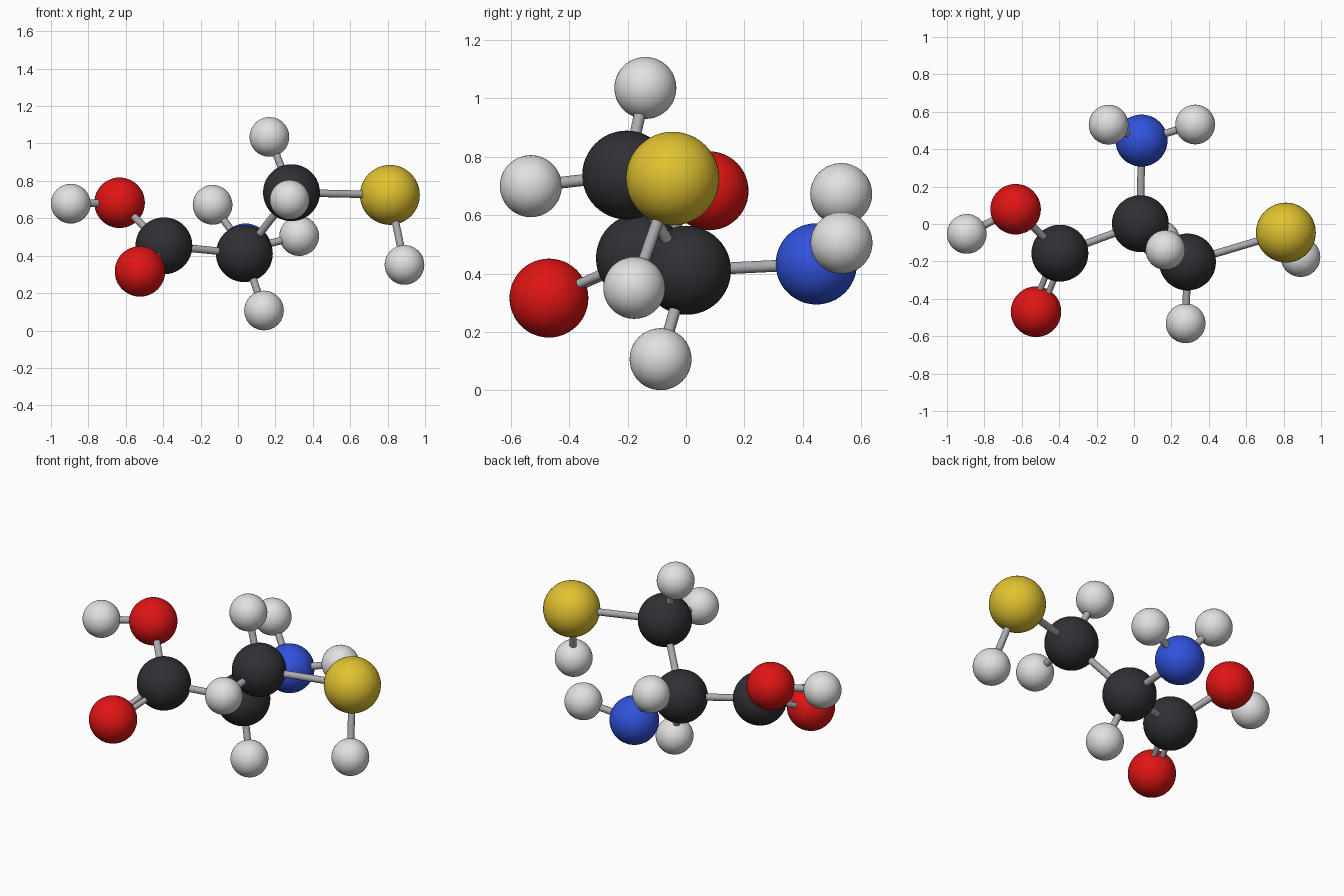
import bpy
from mathutils import Vector

cube = bpy.data.objects.get("Cube")
if cube:
    bpy.data.objects.remove(cube, do_unlink=True)


def material(name, rgb):
    mat = bpy.data.materials.new(name)
    mat.use_nodes = True
    colour = (*rgb, 1.0)
    mat.diffuse_color = colour
    shader = next(n for n in mat.node_tree.nodes if n.type == 'BSDF_PRINCIPLED')
    shader.inputs["Base Color"].default_value = colour
    shader.inputs["Roughness"].default_value = 0.5
    return mat


# Each element: material and ball radius
ELEMENTS = {
    "hydrogen": (material("light grey", (0.75, 0.75, 0.75)), 0.106),
    "carbon": (material("charcoal", (0.03, 0.03, 0.036)), 0.152),
    "oxygen": (material("red", (0.75, 0.007, 0.007)), 0.135),
    "nitrogen": (material("blue", (0.03, 0.085, 0.72)), 0.139),
    "sulfur": (material("yellow", (0.75, 0.54, 0.03)), 0.16),
}
STICK = material("stick grey", (0.4, 0.4, 0.43))

# Ball name: element and centre
ATOMS = {
    "acid_carbon": ("carbon", (-0.396, -0.156, 0.453)),
    "middle_carbon": ("carbon", (0.034, 0.002, 0.411)),
    "upper_carbon": ("carbon", (0.286, -0.203, 0.737)),
    "hydroxyl_oxygen": ("oxygen", (-0.633, 0.079, 0.683)),
    "carbonyl_oxygen": ("oxygen", (-0.524, -0.469, 0.316)),
    "amine_nitrogen": ("nitrogen", (0.04, 0.446, 0.433)),
    "thiol_sulfur": ("sulfur", (0.812, -0.046, 0.725)),
    "hydroxyl_hydrogen": ("hydrogen", (-0.894, -0.053, 0.678)),
    "thiol_hydrogen": ("hydrogen", (0.89, -0.177, 0.351)),
    "top_hydrogen": ("hydrogen", (0.168, -0.139, 1.035)),
    "front_hydrogen": ("hydrogen", (0.276, -0.531, 0.699)),
    "lower_hydrogen": ("hydrogen", (0.139, -0.087, 0.107)),
    "amine_hydrogen_right": ("hydrogen", (-0.136, 0.531, 0.672)),
    "amine_hydrogen_left": ("hydrogen", (0.327, 0.532, 0.505)),
}

# Bonds: first ball, second ball, number of sticks
BONDS = [
    ("acid_carbon", "middle_carbon", 1),
    ("acid_carbon", "hydroxyl_oxygen", 1),
    ("acid_carbon", "carbonyl_oxygen", 2),
    ("hydroxyl_oxygen", "hydroxyl_hydrogen", 1),
    ("middle_carbon", "upper_carbon", 1),
    ("middle_carbon", "amine_nitrogen", 1),
    ("middle_carbon", "lower_hydrogen", 1),
    ("amine_nitrogen", "amine_hydrogen_right", 1),
    ("amine_nitrogen", "amine_hydrogen_left", 1),
    ("upper_carbon", "thiol_sulfur", 1),
    ("upper_carbon", "top_hydrogen", 1),
    ("upper_carbon", "front_hydrogen", 1),
    ("thiol_sulfur", "thiol_hydrogen", 1),
]


def finish(name, mat):
    obj = bpy.context.object
    obj.name = name
    obj.data.materials.append(mat)
    bpy.ops.object.shade_smooth_by_angle()
    return obj


def add_ball(name, element, centre):
    mat, radius = ELEMENTS[element]
    bpy.ops.mesh.primitive_uv_sphere_add(
        segments=48, ring_count=24, radius=radius, location=centre)
    finish(name, mat)


def add_stick(name, start, end, radius):
    axis = end - start
    bpy.ops.mesh.primitive_cylinder_add(
        vertices=20, radius=radius, depth=axis.length,
        location=(start + end) / 2,
        rotation=axis.to_track_quat('Z', 'Y').to_euler())
    finish(name, STICK)


# Balls
for name, (element, centre) in ATOMS.items():
    add_ball(name, element, centre)

# Sticks, with the double bond as a thinner side-by-side pair
for first, second, count in BONDS:
    a, b = Vector(ATOMS[first][1]), Vector(ATOMS[second][1])
    name = f"stick_{first}_to_{second}"
    if count == 1:
        add_stick(name, a, b, 0.02)
    else:
        side = (b - a).cross(Vector((0, 0, 1))).normalized() * 0.024
        for label, shift in (("one", side), ("two", -side)):
            add_stick(f"{name}_{label}", a + shift, b + shift, 0.016)
